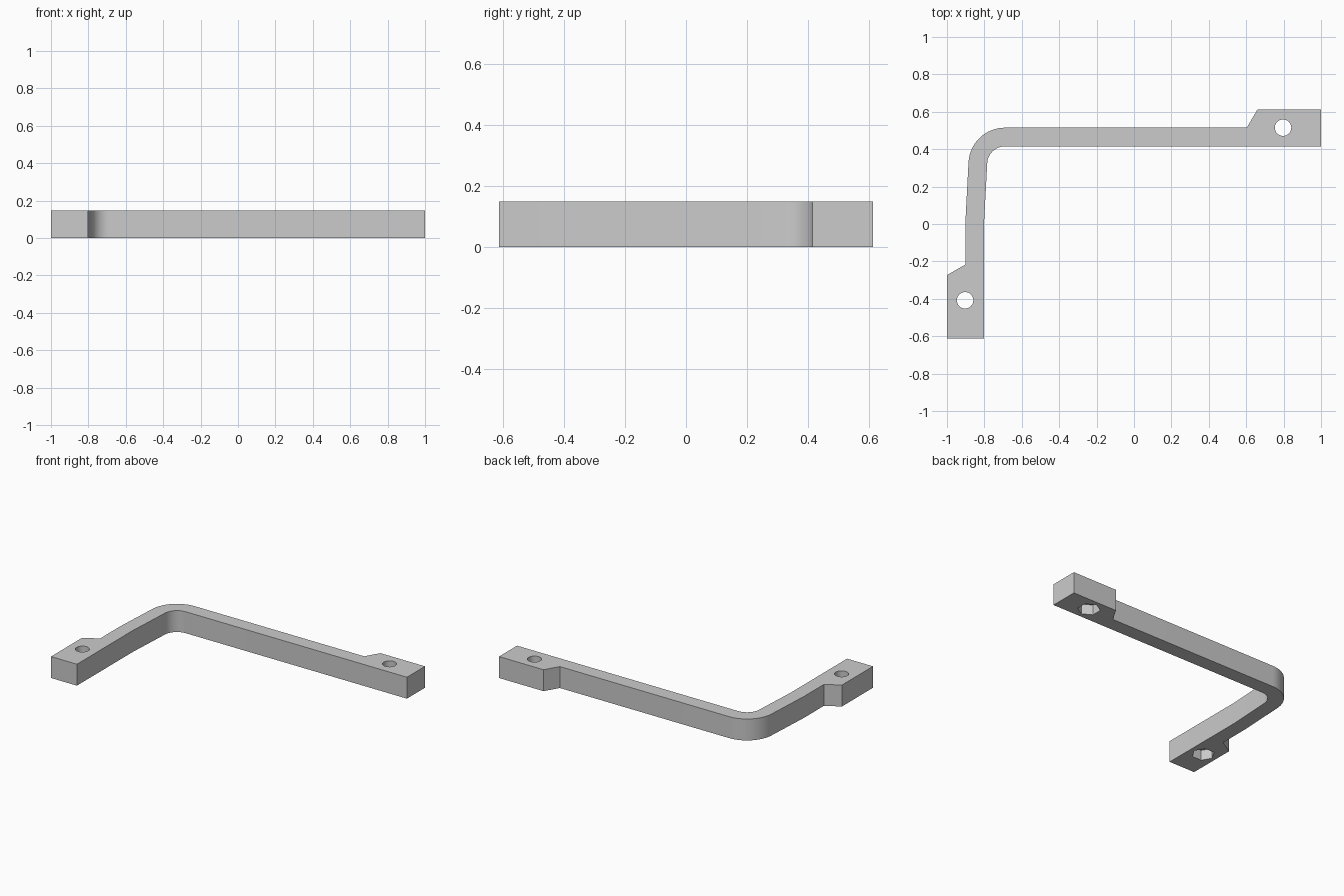
import bpy, bmesh, math
from mathutils import Vector

cube = bpy.data.objects.get("Cube")
if cube:
    bpy.data.objects.remove(cube, do_unlink=True)

HEIGHT = 0.148
BEND = Vector((-0.69, 0.32))      # centre of the rounded corner
RIGHT_HOLE = (0.797, 0.515)
LEFT_HOLE = (-0.903, -0.408)

grey = bpy.data.materials.new("plain grey")
grey.use_nodes = True
colour = (0.6, 0.6, 0.6, 1)
grey.diffuse_color = colour
grey.node_tree.nodes["Principled BSDF"].inputs["Base Color"].default_value = colour


def arc(radius, start, end, steps=16):
    angles = [math.radians(start + (end - start) * i / steps) for i in range(steps + 1)]
    return [(BEND.x + radius * math.cos(a), BEND.y + radius * math.sin(a)) for a in angles]


def prism(name, outline, bottom, top):
    bm = bmesh.new()
    face = bm.faces.new([bm.verts.new((x, y, bottom)) for x, y in outline])
    extruded = bmesh.ops.extrude_face_region(bm, geom=[face])["geom"]
    bmesh.ops.translate(bm, vec=(0, 0, top - bottom),
                        verts=[v for v in extruded if isinstance(v, bmesh.types.BMVert)])
    bmesh.ops.recalc_face_normals(bm, faces=bm.faces)
    mesh = bpy.data.meshes.new(name)
    bm.to_mesh(mesh)
    bm.free()
    mesh.materials.append(grey)
    obj = bpy.data.objects.new(name, mesh)
    bpy.context.collection.objects.link(obj)
    return obj


def cut(target, name, centre, radius, sides, bottom, top, turn=0):
    outline = []
    for i in range(sides):
        a = math.radians(turn) + math.tau * i / sides
        outline.append((centre[0] + radius * math.cos(a), centre[1] + radius * math.sin(a)))
    cutter = prism(name, outline, bottom, top)
    mod = target.modifiers.new(name, 'BOOLEAN')
    mod.operation = 'DIFFERENCE'
    mod.solver = 'EXACT'
    mod.object = cutter
    bpy.context.view_layer.objects.active = target
    bpy.ops.object.modifier_apply(modifier=name)
    bpy.data.objects.remove(cutter, do_unlink=True)


# Angled arm with a widened mounting tab at each end
right_tab = [(1, 0.415), (1, 0.612), (0.66, 0.612), (0.603, 0.515)]
left_tab = [(-0.902, 0), (-0.902, -0.217), (-1, -0.273), (-1, -0.612), (-0.802, -0.612)]
outline = right_tab + arc(0.195, 90, 178) + left_tab + [(-0.802, 0)] + arc(0.095, 178, 90)
bracket = prism("corner_bracket", outline, 0, HEIGHT)

# Bolt holes with hexagonal nut pockets in the underside
for side, centre, turn in (("right", RIGHT_HOLE, 30), ("left", LEFT_HOLE, 0)):
    cut(bracket, side + "_bolt_hole", centre, 0.044, 32, -0.1, HEIGHT + 0.1)
    cut(bracket, side + "_nut_pocket", centre, 0.072, 6, -0.1, 0.07, turn)

bpy.ops.object.select_all(action='DESELECT')
bracket.select_set(True)
bpy.context.view_layer.objects.active = bracket
bpy.ops.object.shade_smooth_by_angle(angle=math.radians(30))
